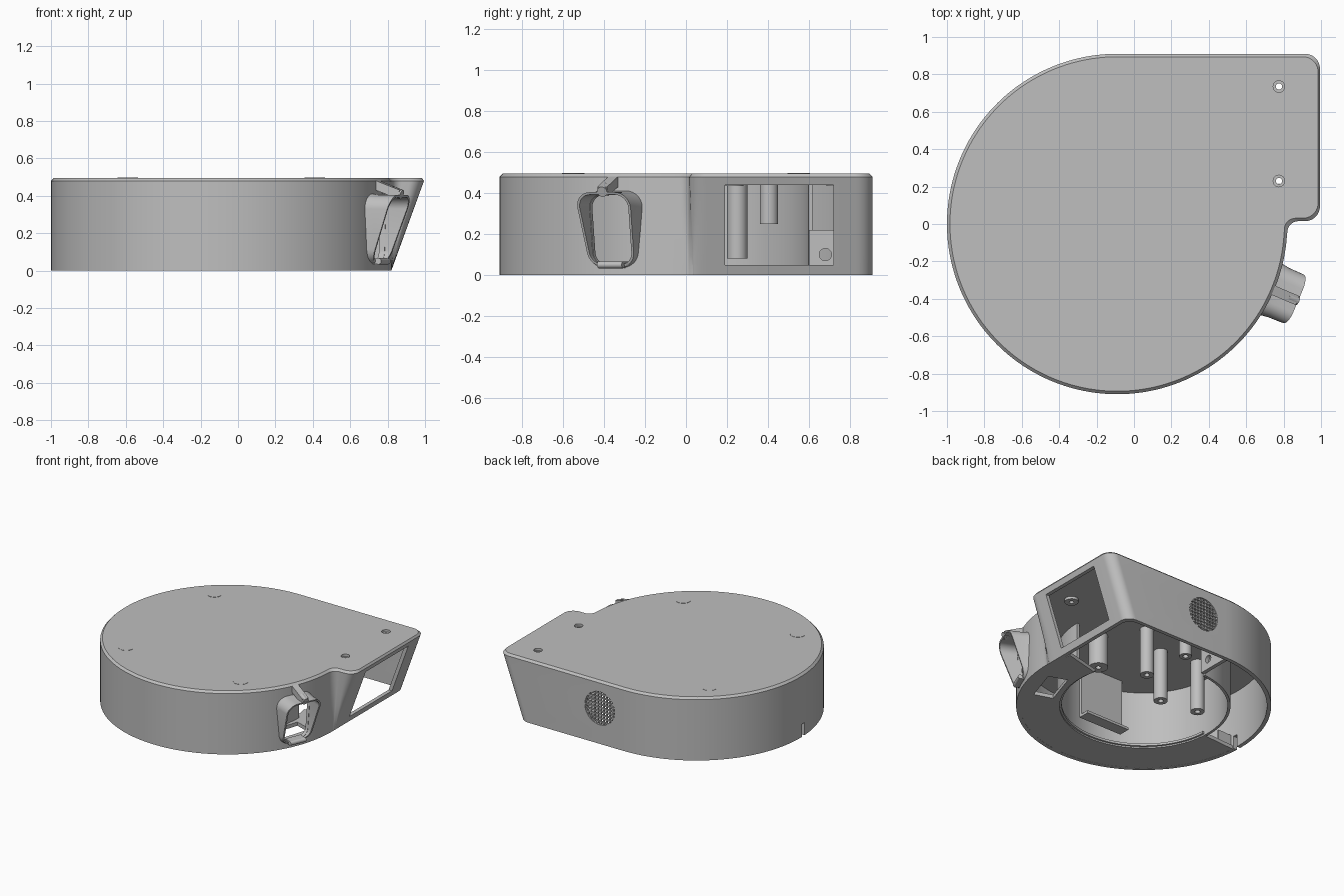
import bpy, bmesh
from math import sin, cos, radians, sqrt
from mathutils import Vector, Matrix

if "Cube" in bpy.data.objects:
    bpy.data.objects.remove(bpy.data.objects["Cube"])

GREY = (0.52, 0.52, 0.52, 1)
mat = bpy.data.materials.new("plain grey")
mat.use_nodes = True
mat.diffuse_color = GREY
mat.node_tree.nodes["Principled BSDF"].inputs["Base Color"].default_value = GREY

CX, R, H, WALL = -0.09, 0.91, 0.495, 0.03
EDGE = H - 0.016


def finish(name, bm):
    bmesh.ops.recalc_face_normals(bm, faces=bm.faces)
    me = bpy.data.meshes.new(name)
    bm.to_mesh(me)
    bm.free()
    me.materials.append(mat)
    ob = bpy.data.objects.new(name, me)
    bpy.context.collection.objects.link(ob)
    return ob


def skin(bm, loops, closed=False, skip=()):
    """Join loops of equal length with quads; return the rows of vertices."""
    rows = [[bm.verts.new(p) for p in loop] for loop in loops]
    n = len(rows[0])
    for r, (a, b) in enumerate(zip(rows, rows[1:] + rows[:1] if closed else rows[1:])):
        for i in range(n):
            j = (i + 1) % n
            if (r, i) not in skip:
                bm.faces.new((a[i], a[j], b[j], b[i]))
    return rows


def loft(name, loops, closed=False):
    bm = bmesh.new()
    rows = skin(bm, loops, closed)
    if not closed:
        bm.faces.new(rows[0])
        bm.faces.new(rows[-1])
    return finish(name, bm)


def box(name, lo, hi, turn=None):
    lo, hi = Vector(lo), Vector(hi)
    bm = bmesh.new()
    bmesh.ops.create_cube(bm, size=1)
    for v in bm.verts:
        v.co = (lo + hi) / 2 + v.co * (hi - lo)
    if turn:
        bm.transform(turn)
    return finish(name, bm)


def rod(name, a, b, r, seg=32):
    a, b = Vector(a), Vector(b)
    bm = bmesh.new()
    bmesh.ops.create_cone(bm, cap_ends=True, segments=seg, radius1=r, radius2=r, depth=(b - a).length)
    rot = (b - a).to_track_quat('Z', 'Y').to_matrix().to_4x4()
    bm.transform(Matrix.Translation((a + b) / 2) @ rot)
    return finish(name, bm)


def cut(ob, *cutters):
    bpy.context.view_layer.objects.active = ob
    for c in cutters:
        c.hide_render = True
        m = ob.modifiers.new("cut", 'BOOLEAN')
        m.operation, m.solver, m.object = 'DIFFERENCE', 'EXACT', c
        bpy.ops.object.modifier_apply(modifier=m.name)
        bpy.data.objects.remove(c)


def arc(cx, cy, r, a0, a1, n):
    return [(cx + r * cos(radians(a0 + (a1 - a0) * i / n)),
             cy + r * sin(radians(a0 + (a1 - a0) * i / n))) for i in range(n + 1)]


def rings(x, y, profile, seg=24):
    """Circles about an upright axis, from (radius, height) pairs."""
    return [[(px, py, z) for px, py in arc(x, y, r, 0, 360, seg)[:-1]] for r, z in profile]


def sector(name, r0, r1, z0, z1, a0, a1, n=72):
    """Part of a ring with a rectangular section."""
    loops = []
    for (x0, y0), (x1, y1) in zip(arc(CX, 0, r0, a0, a1, n), arc(CX, 0, r1, a0, a1, n)):
        loops.append([(x0, y0, z0), (x1, y1, z0), (x1, y1, z1), (x0, y0, z1)])
    return loft(name, loops)


# Housing outline: round drum with a box corner whose end leans outwards
def outline(t, z):
    k = z / H
    base, end = CX + R - t, 1.0 - t
    pts = arc(CX, 0, R - t, 90, 356, 120)
    nook = arc(base + 0.06, -0.045 + t, 0.06, 180, 90, 8)
    foot = arc(end - 0.08, 0.095 + t, 0.08, -90, 0, 10)
    pts += [(base + (x - base) * k, y) for x, y in nook[1:]]
    pts += [(base + (x - base) * k, y + 0.02 * (1 - k)) for x, y in foot]
    pts += [(x - 0.18 * (1 - k), y) for x, y in arc(end - 0.08, R - t - 0.08, 0.08, 0, 90, 10)]
    return [(x, y, z) for x, y in pts]


# Wall with a small notch in its foot
heights = [EDGE, 0.4, 0.3, 0.2, 0.1, 0]
NOTCH = 41
bm = bmesh.new()
rows = skin(bm, [outline(0, z) for z in heights] + [outline(WALL, z) for z in reversed(heights)],
            closed=True, skip=[(r, NOTCH) for r in (4, 5, 6)])
for i in (NOTCH, NOTCH + 1):
    bm.faces.new([rows[r][i] for r in (4, 5, 6, 7)])
bm.faces.new((rows[4][NOTCH], rows[4][NOTCH + 1], rows[7][NOTCH + 1], rows[7][NOTCH]))
housing = finish("housing_wall", bm)

# Lid with two sunk screw holes and bosses underneath
bm = bmesh.new()
sides = skin(bm, [outline(0.016, H), outline(0, EDGE), outline(0.01, EDGE), outline(0.01, H - 0.04)])
top, under = [sides[0]], [sides[-1]]
for y in (0.735, 0.23):
    tube = skin(bm, rings(0.775, y, ((0.031, H), (0.031, H - 0.018), (0.017, H - 0.018),
                                     (0.017, H - 0.06), (0.05, H - 0.06), (0.05, H - 0.04))))
    top.append(tube[0])
    under.append(tube[-1])
for level in (top, under):
    edges = [bm.edges.get((a, b)) for loop in level for a, b in zip(loop, loop[1:] + loop[:1])]
    bmesh.ops.triangle_fill(bm, use_beauty=True, use_dissolve=False, edges=edges)
finish("lid", bm)

# Cable port frame, leaning outwards from the drum wall
PORT = Matrix.Translation((CX, 0, 0)) @ Matrix.Rotation(radians(-23), 4, 'Z')


def port_loop(grow, reach):
    pts = []
    for cy, cz, a in ((0.067, 0.33, 0), (-0.067, 0.33, 90), (-0.05, 0.115, 180), (0.05, 0.115, 270)):
        pts += arc(cy, cz, 0.06 + grow, a, a + 90, 7)
    return [PORT @ Vector((reach(z), y, z)) for y, z in pts]


def mouth(z):
    return 0.92 + 0.36 * (z - 0.04)


loft("port_collar", [port_loop(0.026, lambda z: 0.87),
                     port_loop(0.016, lambda z: 0.92 + 0.06 * (z - 0.04)),
                     port_loop(0.014, mouth), port_loop(0.002, mouth),
                     port_loop(0.002, lambda z: 0.87)], closed=True)
port_cut = loft("port_cutter", [port_loop(0, lambda z: 0.8), port_loop(0, lambda z: 1.2)])

# Openings in the wall
window = box("window_cutter", (0.7, 0.19, 0.05), (1.2, 0.72, 0.44))
GX, GZ, GR = 0.115, 0.28, 0.13
vent = rod("vent_cutter", (GX, 0.8, GZ), (GX, 1, GZ), GR, 48)
cut(housing, port_cut, window, vent)

# Vent mesh
for i in range(-4, 5):
    d = i * 0.027
    half = sqrt(GR * GR - d * d) + 0.004
    box("vent_bar_upright", (GX + d - 0.005, R - 0.022, GZ - half), (GX + d + 0.005, R - 0.008, GZ + half))
    box("vent_bar_level", (GX - half, R - 0.018, GZ + d - 0.005), (GX + half, R - 0.004, GZ + d + 0.005))

# Port hinge lug on top and latch below
lug_turn = PORT @ Matrix.Translation((0.90, 0, 0.465)) @ Matrix.Rotation(radians(20), 4, 'Y')
box("hinge_lug", (-0.03, -0.026, -0.03), (0.15, 0.026, 0.018), lug_turn)
rod("hinge_pin", lug_turn @ Vector((0.1, 0, -0.005)), lug_turn @ Vector((0.16, 0, -0.005)), 0.026, 20)
box("latch_tab", (0.88, -0.065, 0.035), (0.94, 0.065, 0.065), PORT)
rod("latch_pin", PORT @ Vector((0.94, -0.065, 0.05)), PORT @ Vector((0.94, 0.065, 0.05)), 0.017, 16)

# Flush discs on the lid
for sx, sy in ((-1, 1), (-1, -1), (1, -1)):
    loft("lid_disc", rings(CX + 0.5 * sx, 0.55 * sy, ((0.055, H - 0.01), (0.055, H + 0.002)), 32))

# Underside ring, inner drum wall and rim
ring = sector("base_ring", 0.6, 0.895, 0.001, 0.03, 184, 374)
cut(ring, box("ring_cutter", (0.64, -0.14, -0.1), (0.79, 0.14, 0.1),
              Matrix.Translation((CX, 0, 0)) @ Matrix.Rotation(radians(-18), 4, 'Z')))
sector("inner_wall", 0.6, 0.62, 0.002, H - 0.03, 95, 360)
sector("inner_rim", 0.585, 0.605, 0.012, 0.03, 184, 374)
box("ring_end_tab", (0.76, 0.03, 0.003), (0.89, 0.05, 0.12),
    Matrix.Translation((CX, 0, 0)) @ Matrix.Rotation(radians(183), 4, 'Z'))

# Wire bracket with a round eye
bracket = box("wire_bracket", (CX - 0.06, 0.6, 0.02), (CX - 0.03, 0.89, 0.22))
cut(bracket, rod("eye_cutter", (CX - 0.2, 0.68, 0.1), (CX + 0.1, 0.68, 0.1), 0.03, 20))

# Hanging posts with screw holes
for x, y, z, r in ((0.38, -0.05, 0.2, 0.07), (0.18, 0.25, 0.08, 0.05), (-0.05, 0.405, 0.25, 0.045),
                   (-0.1, 0.07, 0.05, 0.05), (-0.4, 0.12, 0.05, 0.05)):
    loft("post", rings(CX + x, y, ((r, H - 0.03), (r, z), (0.02, z), (0.02, z + 0.04))))

# Inner partition with a foot bar
box("partition", (CX - 0.16, -0.45, 0.04), (CX + 0.22, -0.43, H - 0.03))
box("foot_bar", (CX - 0.16, -0.45, 0.025), (CX + 0.22, -0.36, 0.045))

# Smooth shading with sharp edges kept
for ob in bpy.context.scene.objects:
    ob.select_set(ob.type == 'MESH')
bpy.context.view_layer.objects.active = housing
bpy.ops.object.shade_smooth_by_angle(angle=radians(35))
